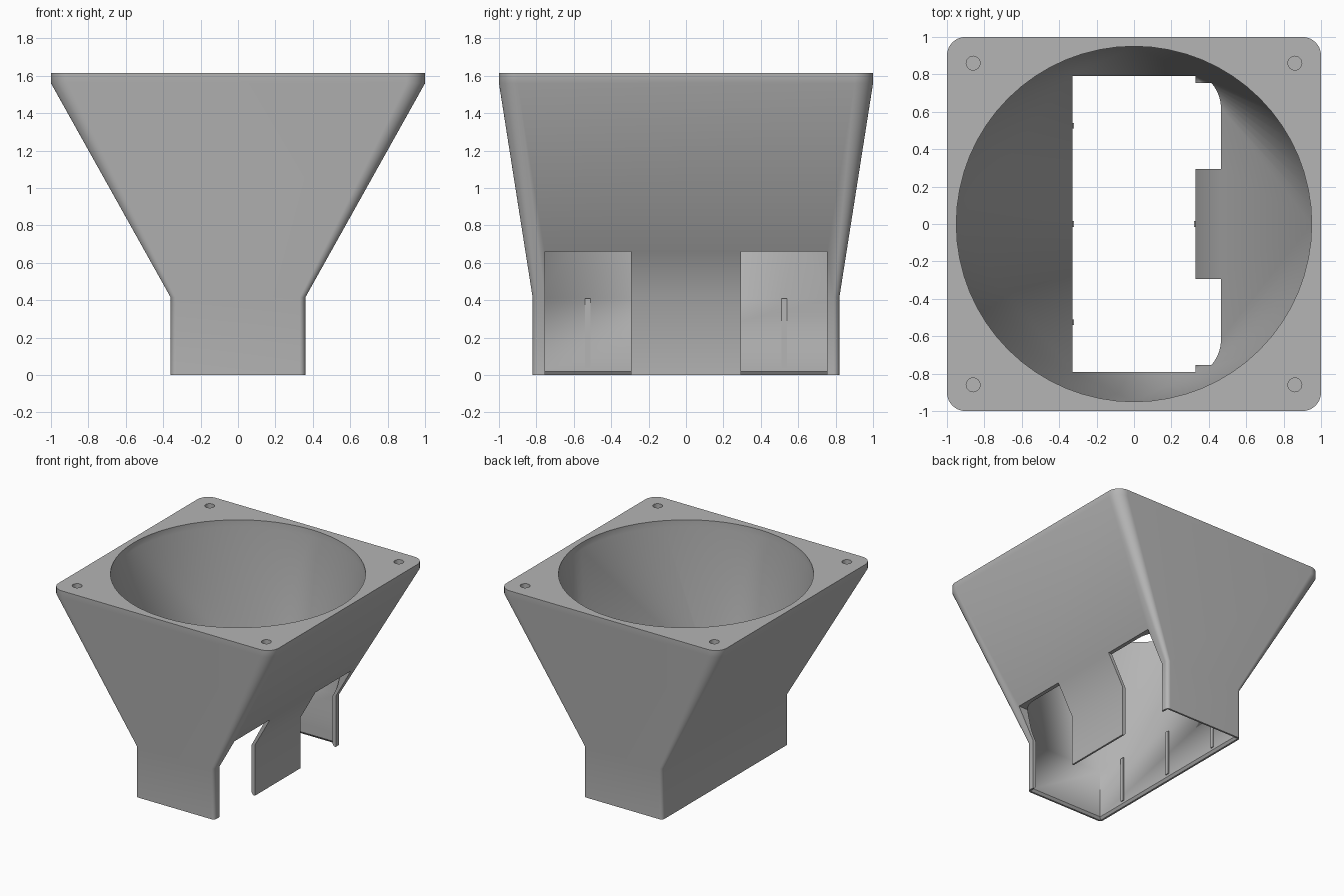
import bpy
import bmesh
from math import sin, cos, pi, radians

cube = bpy.data.objects.get("Cube")
if cube:
    bpy.data.objects.remove(cube)

SEG = 16  # steps in each quarter turn

grey = bpy.data.materials.new("matte grey")
grey.use_nodes = True
colour = (0.46, 0.46, 0.46, 1)
grey.diffuse_color = colour
grey.node_tree.nodes["Principled BSDF"].inputs["Base Color"].default_value = colour


def make_object(name, bm):
    mesh = bpy.data.meshes.new(name)
    bm.to_mesh(mesh)
    bm.free()
    mesh.materials.append(grey)
    obj = bpy.data.objects.new(name, mesh)
    bpy.context.collection.objects.link(obj)
    return obj


def ring(bm, hx, hy, radius, z):
    """Rounded rectangle outline; all rings share one point count."""
    verts = []
    for q, (sx, sy) in enumerate([(1, 1), (-1, 1), (-1, -1), (1, -1)]):
        for i in range(SEG + 1):
            a = (q + i / SEG) * pi / 2
            verts.append(bm.verts.new((sx * (hx - radius) + radius * cos(a),
                                       sy * (hy - radius) + radius * sin(a), z)))
    return verts


def box(name, x0, x1, y0, y1, z0, z1):
    bm = bmesh.new()
    bmesh.ops.create_cube(bm, size=1)
    for v in bm.verts:
        v.co = ((x0 + x1) / 2 + v.co.x * (x1 - x0),
                (y0 + y1) / 2 + v.co.y * (y1 - y0),
                (z0 + z1) / 2 + v.co.z * (z1 - z0))
    return make_object(name, bm)


def cut(target, cutter):
    cutter.hide_render = True
    mod = target.modifiers.new("cut", "BOOLEAN")
    mod.operation = "DIFFERENCE"
    mod.solver = "EXACT"
    mod.object = cutter
    bpy.context.view_layer.objects.active = target
    bpy.ops.object.modifier_apply(modifier=mod.name)
    bpy.data.objects.remove(cutter)


# Duct shell: square flange outside, round mouth lofted to a slot inside
bm = bmesh.new()
sections = [
    (0.36, 0.82, 0.03, 0), (0.36, 0.82, 0.03, 0.415),
    (1, 1, 0.1, 1.56), (1, 1, 0.1, 1.615),
    (0.95, 0.95, 0.95, 1.615), (0.95, 0.95, 0.95, 1.56),
    (0.33, 0.79, 0, 0.41), (0.33, 0.79, 0, 0.02), (0.345, 0.805, 0, 0),
]
rings = [ring(bm, *s) for s in sections]
for a, b in zip(rings, rings[1:] + rings[:1]):
    for i in range(len(a)):
        j = (i + 1) % len(a)
        bm.faces.new((a[i], a[j], b[j], b[i]))
bmesh.ops.remove_doubles(bm, verts=bm.verts, dist=0.0001)
bmesh.ops.recalc_face_normals(bm, faces=bm.faces)
duct = make_object("duct_shell", bm)

# Two notches in the left wall
for s in (-1, 1):
    y0, y1 = sorted((s * 0.295, s * 0.755))
    cut(duct, box("notch_cutter", 0.2, 1.2, y0, y1, -0.2, 0.66))

# Blind screw holes in the flange corners
for sx in (-1, 1):
    for sy in (-1, 1):
        bm = bmesh.new()
        bmesh.ops.create_cone(bm, cap_ends=True, segments=32, radius1=0.037,
                              radius2=0.037, depth=0.24)
        bmesh.ops.translate(bm, verts=bm.verts, vec=(sx * 0.86, sy * 0.86, 1.615))
        cut(duct, make_object("screw_hole_cutter", bm))

bpy.ops.object.select_all(action="DESELECT")
duct.select_set(True)
bpy.context.view_layer.objects.active = duct
bpy.ops.object.shade_smooth_by_angle(angle=radians(30))

# Slim ribs on the inner walls of the slot
for name, side, y in [("right_front_rib", -1, -0.525), ("right_middle_rib", -1, 0),
                      ("right_back_rib", -1, 0.525), ("left_middle_rib", 1, 0)]:
    x0, x1 = sorted((side * 0.322, side * 0.335))
    box(name, x0, x1, y - 0.015, y + 0.015, 0.04, 0.41)
